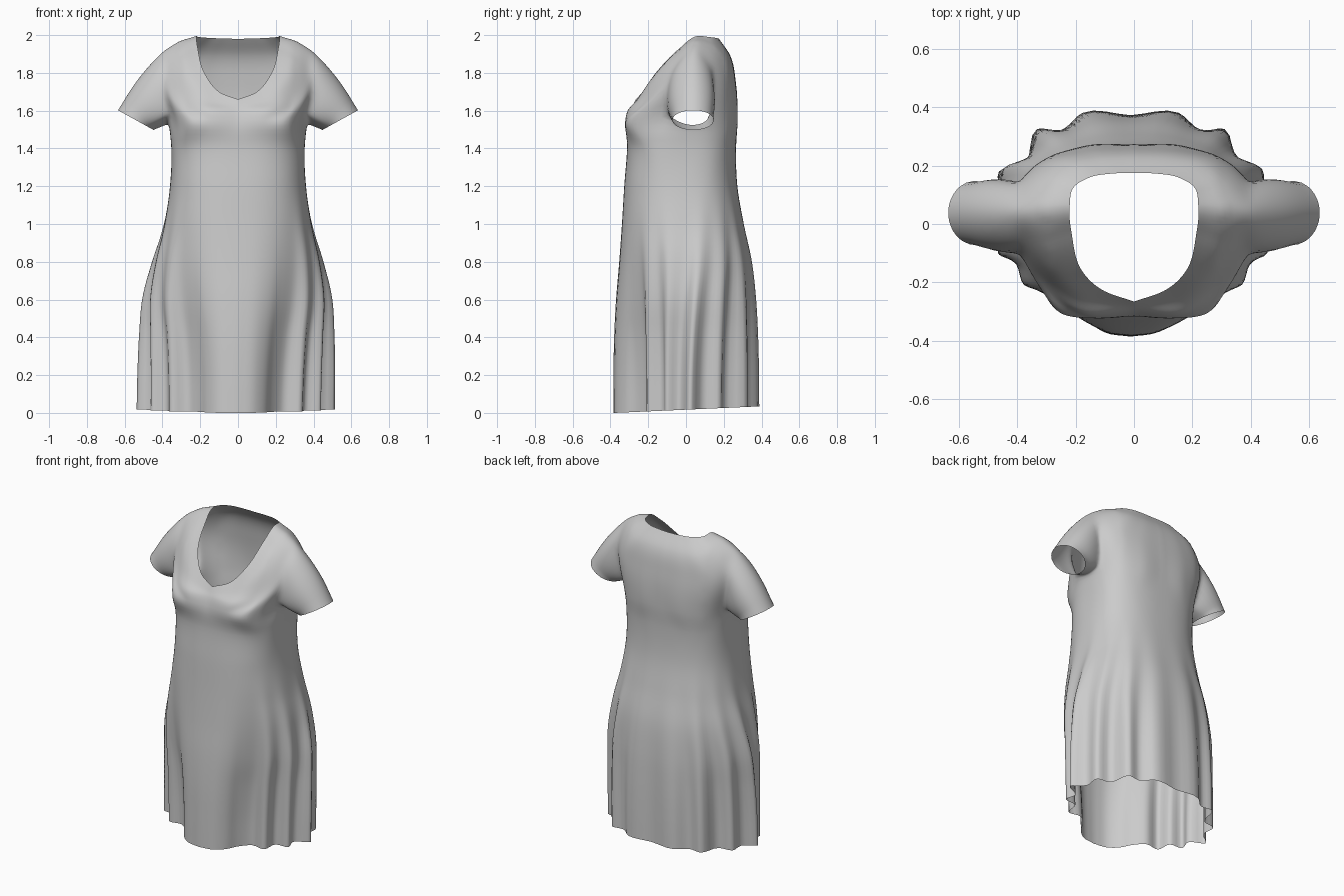
import bpy, bmesh
from math import sin, cos, pi, atan2
from mathutils import Vector as V

if "Cube" in bpy.data.objects:
    bpy.data.objects.remove(bpy.data.objects["Cube"])

COLS = 64   # columns in half a ring (front centre -> side -> back centre)
STEP = 6    # levels between two key rings


def spline(pts, t):
    """smooth curve through pts, tangents weighted by chord length, t in 0..len-1"""
    n = len(pts) - 1
    i = min(int(t), n - 1)
    f = t - i
    b, c = pts[i], pts[i + 1]
    a = pts[i - 1] if i > 0 else b * 2 - c
    d = pts[i + 2] if i + 2 <= n else c * 2 - b
    l0, l1, l2 = [max((q - p).length, 1e-4) for p, q in ((a, b), (b, c), (c, d))]
    m0 = ((b - a) * (l1 / l0) + (c - b) * (l0 / l1)) * (l1 / (l0 + l1))
    m1 = ((c - b) * (l2 / l1) + (d - c) * (l1 / l2)) * (l1 / (l1 + l2))
    return (b * (2 * f ** 3 - 3 * f * f + 1) + m0 * (f ** 3 - 2 * f * f + f)
            + c * (3 * f * f - 2 * f ** 3) + m1 * (f ** 3 - f * f))


def resample(pts):
    pts = [V(p) for p in pts]
    return [spline(pts, (len(pts) - 1) * c / COLS) for c in range(COLS + 1)]


# wavy hem outline, front centre to back centre (x, y)
hem = resample([(x, y, 0) for x, y in [
    (0, -.385), (.09, -.37), (.15, -.325), (.19, -.26), (.255, -.2), (.345, -.205),
    (.365, -.12), (.45, -.105), (.435, -.035), (.525, .02), (.45, .09), (.45, .18),
    (.365, .2), (.32, .325), (.24, .32), (.165, .38), (0, .372)]])

# skirt and waist: z, half width, front depth, back depth, fold weight, roundness
levels = [(0, .5, .36, .36, 1, .85), (.2, .5, .365, .36, .95, .85),
          (.4, .49, .36, .355, .82, .85), (.6, .48, .35, .35, .58, .85),
          (.8, .43, .34, .335, .3, .82), (1, .385, .335, .3, .08, .8),
          (1.2, .36, .327, .272, 0, .78), (1.4, .353, .312, .265, 0, .72)]


def body_ring(z, w, front, back, fold, e):
    ring = []
    for c in range(COLS + 1):
        s, k = (0 if c in (0, COLS) else sin(pi * c / COLS)), cos(pi * c / COLS)
        y = -front * k ** e if k > 0 else back * (-k) ** e
        p = V((w * s ** e, y, 0)).lerp(hem[c], fold)
        p.z = z + (.017 + .045 * p.y) * max(0, 1 - z / .8)
        ring.append(p)
    return ring


keys = [body_ring(*l) for l in levels]
# bust, chest, shoulder and neckline rings
keys.append(resample([(0, -.312, 1.54), (.14, -.322, 1.54), (.25, -.305, 1.54),
                      (.335, -.17, 1.53), (.365, .02, 1.53), (.35, .12, 1.53),
                      (.3, .205, 1.53), (.17, .265, 1.53), (0, .272, 1.53)]))
keys.append(resample([(0, -.295, 1.6), (.17, -.3, 1.61), (.305, -.2, 1.66),
                      (.39, -.07, 1.79), (.415, .04, 1.9), (.4, .13, 1.81),
                      (.32, .215, 1.74), (.17, .257, 1.74), (0, .265, 1.74)]))
keys.append(resample([(0, -.28, 1.63), (.14, -.265, 1.65), (.245, -.19, 1.75),
                      (.31, -.07, 1.88), (.33, .05, 1.958), (.315, .14, 1.925),
                      (.24, .21, 1.89), (.13, .23, 1.89), (0, .235, 1.89)]))
keys.append(resample([(0, -.265, 1.66), (.1, -.23, 1.7), (.178, -.16, 1.8),
                      (.212, -.04, 1.925), (.22, .06, 1.995), (.21, .12, 1.99),
                      (.15, .16, 1.985), (.08, .172, 1.982), (0, .175, 1.98)]))

bm = bmesh.new()
rows = (len(keys) - 1) * STEP
grid = []
for r in range(rows + 1):
    line = []
    for c in range(COLS + 1):
        p = spline([k[c] for k in keys], r / STEP)
        if c in (0, COLS):
            p.x = 0
        line.append(bm.verts.new(p))
    grid.append(line)

# half body, leaving the armhole open
c0, c1, r0, r1 = 24, 40, 8 * STEP, 9 * STEP
for r in range(rows):
    for c in range(COLS):
        if not (r0 <= r < r1 and c0 <= c < c1):
            bm.faces.new((grid[r][c], grid[r][c + 1], grid[r + 1][c + 1], grid[r + 1][c]))
for r in range(r0 + 1, r1):
    for c in range(c0 + 1, c1):
        bm.verts.remove(grid[r][c])

# round off the armhole
loop = ([grid[r0][c] for c in range(c0, c1)] + [grid[r][c1] for r in range(r0, r1)]
        + [grid[r1][c] for c in range(c1, c0, -1)] + [grid[r][c0] for r in range(r1, r0, -1)])
angles = []
for v in loop:
    a = atan2((v.co.z - 1.715) / .185, (v.co.y - .03) / .13)
    angles.append(a)
    v.co = v.co.lerp(V((v.co.x, .03 + .13 * cos(a), 1.715 + .185 * sin(a))), .8)

# sleeve, running from the armhole loop to the round cuff
start = [v.co.copy() for v in loop]
prev = loop
SL = 10
for s in range(1, SL + 1):
    t = s / SL
    ring = []
    for p, a in zip(start, angles):
        cuff = V((.541, .038, 1.55)) + V((.094, 0, .052)) * sin(a) + V((0, .11, 0)) * cos(a)
        q = p.lerp(cuff, t)
        b = sin(pi * t)
        q += V((.012, 0, .009)) * b * max(0, sin(a)) + V((0, .012, 0)) * b * cos(a)
        ring.append(bm.verts.new(q))
    n = len(ring)
    for i in range(n):
        j = (i + 1) % n
        bm.faces.new((prev[i], prev[j], ring[j], ring[i]))
    prev = ring

# soften the armhole join
near = [v for v in bm.verts if v.co.x > .29 and 1.47 < v.co.z < 1.96
        and not v.is_boundary]
for _ in range(7):
    bmesh.ops.smooth_vert(bm, verts=near, factor=.5,
                          use_axis_x=True, use_axis_y=True, use_axis_z=True)

# other half, with the skirt swung slightly to one side
bmesh.ops.mirror(bm, geom=bm.verts[:] + bm.edges[:] + bm.faces[:], axis='X', merge_dist=.0005)
bmesh.ops.remove_doubles(bm, verts=bm.verts[:], dist=.0005)
for v in bm.verts:
    v.co.x -= .012 * max(0, 1 - v.co.z / .9)
bmesh.ops.recalc_face_normals(bm, faces=bm.faces[:])

mesh = bpy.data.meshes.new("dress")
bm.to_mesh(mesh)
bm.free()
dress = bpy.data.objects.new("dress", mesh)
bpy.context.collection.objects.link(dress)
for p in mesh.polygons:
    p.use_smooth = True
